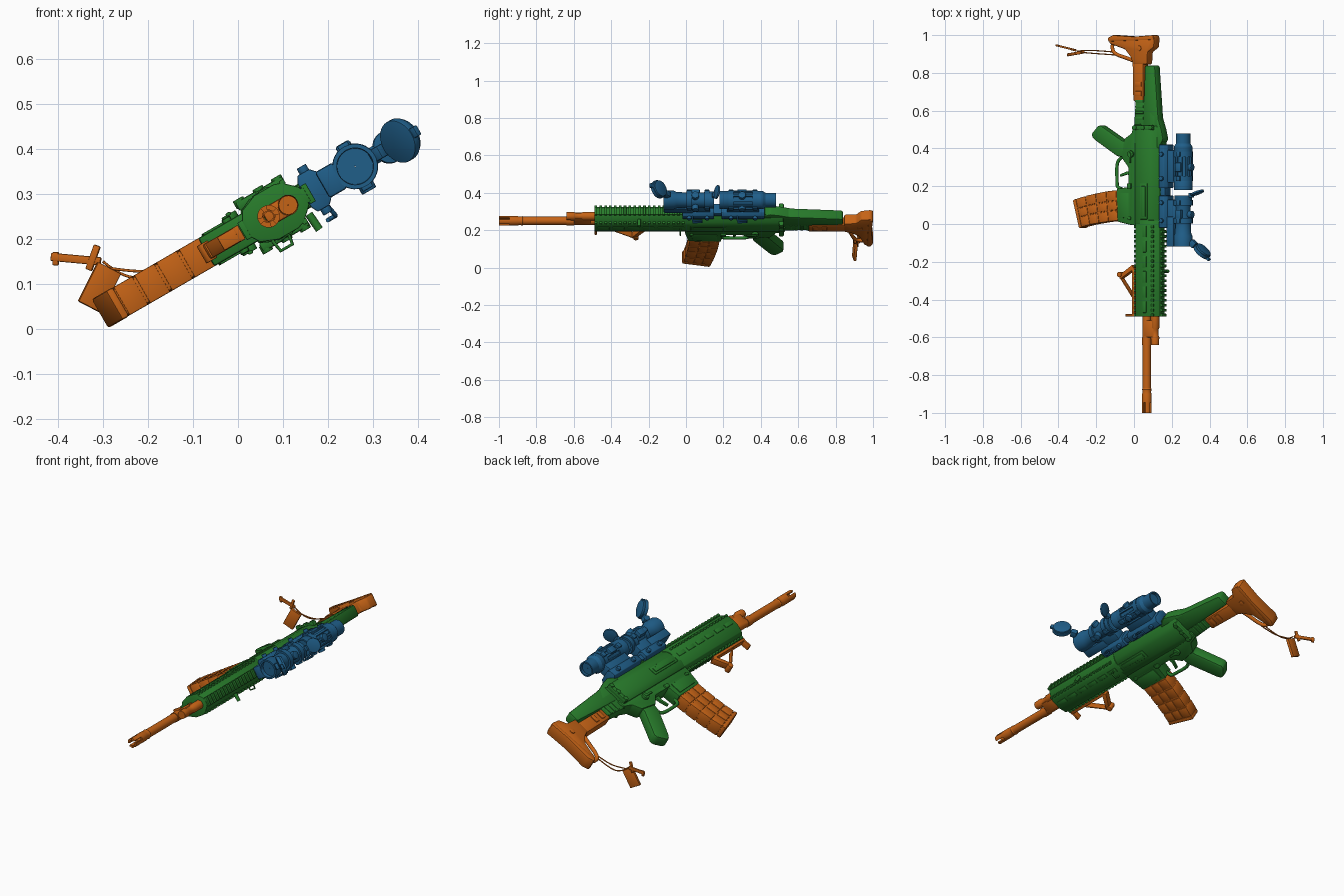
import bpy, bmesh, math
from mathutils import Matrix, Vector

if "Cube" in bpy.data.objects:
    bpy.data.objects.remove(bpy.data.objects["Cube"])

# Built upright as (side, length, height) around the barrel axis, then rolled 60 degrees about y
ROLL = Matrix.Translation((0.068, 0, 0.25)) @ Matrix.Rotation(math.radians(60), 4, 'Y')


def material(name, rgb):
    m = bpy.data.materials.new(name)
    m.diffuse_color = (*rgb, 1)
    m.use_nodes = True
    m.node_tree.nodes["Principled BSDF"].inputs["Base Color"].default_value = m.diffuse_color
    return m


GREEN = material("green", (0.021, 0.20, 0.024))
ORANGE = material("orange", (0.56, 0.125, 0.008))
BLUE = material("blue", (0.014, 0.112, 0.25))


def finish(bm, name, mat, bevel=0.0, m=ROLL):
    bmesh.ops.recalc_face_normals(bm, faces=bm.faces)
    if bevel:
        sharp = [e for e in bm.edges if len(e.link_faces) == 2 and e.calc_face_angle(0) > 0.5]
        bmesh.ops.bevel(bm, geom=sharp, offset=bevel, segments=2, profile=0.5,
                        affect='EDGES', clamp_overlap=True)
    me = bpy.data.meshes.new(name)
    bm.to_mesh(me)
    bm.free()
    me.transform(m)
    me.materials.append(mat)
    me.shade_smooth()
    me.set_sharp_from_angle(angle=math.radians(32))
    ob = bpy.data.objects.new(name, me)
    bpy.context.collection.objects.link(ob)
    return ob


def extrude(name, pts, vec, mat, bevel, m=ROLL):
    bm = bmesh.new()
    f = bm.faces.new([bm.verts.new(p) for p in pts])
    r = bmesh.ops.extrude_face_region(bm, geom=[f])
    bmesh.ops.translate(bm, vec=vec, verts=[v for v in r["geom"] if isinstance(v, bmesh.types.BMVert)])
    return finish(bm, name, mat, bevel, m)


def side(name, pts, w, mat, bevel=0.006, a=0):
    """Side profile of (length, height), half width w."""
    return extrude(name, [(a - w, y, h) for y, h in pts], (2 * w, 0, 0), mat, bevel)


def section(name, half, y0, y1, mat, bevel=0.003):
    """Mirrored cross-section of (side, height)."""
    pts = half + [(-a, h) for a, h in reversed(half)]
    return extrude(name, [(a, y0, h) for a, h in pts], (0, y1 - y0, 0), mat, bevel)


def box(name, c, s, mat, bevel=0.003, rot=0, axis='X', m=ROLL):
    bm = bmesh.new()
    t = Matrix.Translation(c) @ Matrix.Rotation(math.radians(rot), 4, axis) @ Matrix.Diagonal((*s, 1))
    bmesh.ops.create_cube(bm, size=1, matrix=t)
    return finish(bm, name, mat, bevel, m)


def cyl(name, c, r, d, mat, direction, seg=28):
    bm = bmesh.new()
    t = Matrix.Translation(c) @ Vector(direction).to_track_quat('Z', 'Y').to_matrix().to_4x4()
    bmesh.ops.create_cone(bm, cap_ends=True, segments=seg, radius1=r, radius2=r, depth=d, matrix=t)
    return finish(bm, name, mat, 0.002)


def lathe(name, pts, h, mat, seg=32, start=0, arc=360):
    """Spin (length, radius) points about a lengthwise axis at height h."""
    bm = bmesh.new()
    rot = Matrix.Rotation(math.radians(start), 3, 'Y')
    vs = [bm.verts.new(rot @ Vector((0, y, r)) + Vector((0, 0, h))) for y, r in pts]
    es = [bm.edges.new((vs[i], vs[i - 1])) for i in range(len(vs))]
    bmesh.ops.spin(bm, geom=vs + es, cent=(0, 0, h), axis=(0, 1, 0), angle=math.radians(arc), steps=seg)
    bmesh.ops.remove_doubles(bm, verts=bm.verts, dist=1e-5)
    if arc < 360:
        bmesh.ops.holes_fill(bm, edges=bm.edges)
    return finish(bm, name, mat)


def wire(name, pts, r, mat, m=ROLL, smooth=True):
    cu = bpy.data.curves.new(name, 'CURVE')
    cu.dimensions = '3D'
    cu.bevel_depth, cu.bevel_resolution, cu.use_fill_caps = r, 2, True
    sp = cu.splines.new('NURBS' if smooth else 'POLY')
    sp.points.add(len(pts) - 1)
    for p, q in zip(sp.points, pts):
        p.co = (*q, 1)
    if smooth:
        sp.use_endpoint_u, sp.order_u = True, 3
    cu.materials.append(mat)
    ob = bpy.data.objects.new(name, cu)
    ob.matrix_world = m
    bpy.context.collection.objects.link(ob)


# Barrel, muzzle device with four prongs, gas block
lathe("barrel", [(-.90, .010), (-.90, .022), (-.64, .022), (-.64, .025), (-.60, .025), (-.60, .022),
                 (-.45, .022), (-.45, .010)], 0, ORANGE)
lathe("muzzle_collar", [(-.945, .012), (-.945, .025), (-.90, .025), (-.89, .022), (-.875, .025),
                        (-.865, .020), (-.865, .012)], 0, ORANGE)
for i in range(4):
    lathe("muzzle_prong", [(-1, .014), (-1, .025), (-.94, .025), (-.94, .014)], 0, ORANGE, 8, i * 90 + 15, 60)
box("gas_block", (0, -.555, .022), (.044, .09, .062), ORANGE, .006)
lathe("gas_plug", [(-.64, .001), (-.64, .021), (-.60, .023), (-.59, .018), (-.56, .018), (-.55, .023),
                   (-.48, .023), (-.48, .001)], .05, ORANGE, 20)

# Handguard with rails
section("handguard", [(.022, .092), (.050, .062), (.056, .045), (.056, -.005), (.040, -.045), (.020, -.057)],
        -.49, .02, GREEN)
section("top_rail_base", [(.018, .098), (.018, .07)], -.49, .48, GREEN, .001)
for i in range(37):
    y = -.482 + i * .026
    box("top_rail_tooth", (0, y, .101), (.046, .014, .014), GREEN, .002)
    if i < 19:
        box("bottom_rail_tooth", (0, y, -.061), (.044, .014, .014), GREEN, .002)
        for s in (-1, 1):
            box("side_rail_tooth", (s * .050, y, .064), (.012, .014, .012), GREEN, .002)
for s in (-1, 1):
    for i in range(6):
        box("handguard_panel", (s * .056, -.44 + i * .08, .018), (.006, .06, .022), GREEN, .002)
wire("charging_handle", [(.04, -.25, .08), (.082, -.25, .083)], .009, GREEN, smooth=False)
wire("sling_loop", [(.05, -.03, .02), (.08, -.03, .015), (.08, -.03, -.015), (.05, -.03, -.02)], .004, GREEN, smooth=False)

# Receiver
section("upper_receiver", [(.020, .092), (.046, .062), (.054, .040), (.054, -.02), (.040, -.05)], 0, .52, GREEN, .004)
side("lower_receiver", [(-.01, -.02), (-.005, -.08), (.012, -.16), (.187, -.165), (.195, -.095), (.30, -.095),
                        (.35, -.135), (.45, -.12), (.48, -.075), (.53, -.06), (.53, -.02)], .036, GREEN)
side("rear_hump", [(.40, .09), (.45, .116), (.50, .105), (.56, .085), (.60, .03), (.40, .03)], .030, GREEN)
side("cheek_riser", [(.50, .095), (.58, .085), (.83, .066), (.84, .06), (.84, .003), (.50, -.01)], .030, GREEN, .010)
side("stock_hinge", [(.50, 0), (.66, 0), (.66, -.055), (.52, -.065)], .026, GREEN)
for i in range(4):
    box("hinge_rib", (0, .56 + i * .03, -.03), (.060, .014, .05), GREEN)
for s in (-1, 1):
    box("port_frame", (s * .053, .12, .012), (.008, .19, .045), GREEN)
    box("port_cover", (s * .057, .12, .012), (.008, .16, .025), GREEN)
    box("hinge_bar", (s * .052, .51, .01), (.022, .026, .12), GREEN, .005)
    for h in (-.04, .01, .057):
        cyl("hinge_knob", (s * .058, .51, h), .013, .02, GREEN, (1, 0, 0), 16)
    cyl("selector", (s * .041, .37, -.075), .018, .016, GREEN, (1, 0, 0), 20)
    box("selector_lever", (s * .049, .35, -.075), (.008, .055, .012), GREEN)
    cyl("takedown_pin", (s * .037, .03, -.085), .010, .014, GREEN, (1, 0, 0), 16)
    box("magazine_catch", (s * .038, .20, -.085), (.014, .03, .022), GREEN)
    side("magwell_panel", [(.03, -.09), (.035, -.145), (.165, -.15), (.165, -.09)], .004, GREEN, .002, s * .036)
side("grip", [(.345, -.10), (.36, -.17), (.445, -.305), (.46, -.322), (.48, -.322), (.52, -.285), (.522, -.265),
              (.44, -.13), (.44, -.09)], .030, GREEN, .013)
wire("trigger_guard", [(0, .185, -.15), (0, .19, -.18), (0, .22, -.182), (0, .31, -.185), (0, .345, -.17),
                       (0, .36, -.14)], .009, GREEN)
side("trigger", [(.255, -.08), (.262, -.12), (.25, -.16), (.262, -.162), (.278, -.12), (.28, -.08)], .007, GREEN, .002)

# Curved magazine with raised grid
FRONT = [(.022, -.13), (.014, -.22), (.002, -.31), (-.016, -.392)]
REAR = [(.180, -.14), (.170, -.235), (.152, -.335), (.127, -.428)]
side("magazine", FRONT + REAR[::-1], .033, ORANGE, .005)
side("magazine_floor", [(-.018, -.378), (-.022, -.396), (.126, -.434), (.134, -.414)], .037, ORANGE, .006)


def mag(u, v):
    k = min(int(v * 3), 2)
    f = Vector(FRONT[k]).lerp(Vector(FRONT[k + 1]), v * 3 - k)
    return f.lerp(Vector(REAR[k]).lerp(Vector(REAR[k + 1]), v * 3 - k), u)


for i in range(4):
    for u0, u1 in ((-.01, .33), (.355, .645), (.67, 1.01)):
        v0, v1 = .10 + i * .215, .10 + i * .215 + .195
        side("magazine_panel", [mag(u0, v0), mag(u1, v0), mag(u1, v1), mag(u0, v1)], .036, ORANGE, .003)

# Stock
side("stock_tube", [(.65, -.005), (.90, -.005), (.90, -.075), (.65, -.070)], .028, ORANGE, .008)
for y in (.69, .74):
    box("stock_latch", (0, y, -.035), (.066, .026, .04), ORANGE)
side("butt_stock", [(.845, -.07), (.845, .018), (.91, .022), (.935, .060), (.985, .064), (1, .055), (.985, -.06),
                    (1, -.19), (.985, -.215), (.955, -.215), (.925, -.12), (.885, -.085)], .031, ORANGE, .009)
side("butt_pad", [(.975, .062), (1, .055), (.992, -.06), (1, -.19), (.985, -.222), (.965, -.218)], .034, ORANGE, .006)
wire("stock_lower_bar", [(0, .86, -.07), (0, .875, -.11), (0, .90, -.20), (0, .94, -.215), (0, .96, -.205)], .010, ORANGE)
cyl("stock_pin", (0, .93, -.03), .014, .07, ORANGE, (1, 0, 0), 20)

# Folded foregrip frame under the handguard
box("foregrip_rail", (0, -.36, -.076), (.036, .26, .014), ORANGE)
box("foregrip_stop", (0, -.483, -.098), (.034, .012, .050), ORANGE)
LEGS = [((-.215, -.08), (-.272, -.162)), ((-.262, -.166), (-.365, -.09))]
for (y0, h0), (y1, h1) in LEGS:
    side("foregrip_leg", [(y0, h0), (y1, h1), (y1 - .022, h1 + .006), (y0 - .024, h0 + .010)], .018, ORANGE, .004)
cyl("foregrip_pivot", (0, -.268, -.158), .014, .044, ORANGE, (1, 0, 0), 18)

# Sight mounts
SH = .222
for y0, y1 in ((-.02, .15), (.19, .42)):
    ym, d = (y0 + y1) / 2, y1 - y0
    section("mount_base", [(.030, .145), (.046, .130), (.046, .100), (.030, .092)], y0, y1, BLUE)
    box("mount_pillar", (0, ym, .165), (.060, d * .75, .06), BLUE, .005)
    for y in (y0 + d * .22, y1 - d * .22):
        lathe("mount_ring", [(y - .014, .03), (y - .014, .051), (y + .014, .051), (y + .014, .03)], SH, BLUE)
        for s in (-1, 1):
            box("ring_lug", (s * .05, y, SH), (.016, .026, .026), BLUE)
            cyl("clamp_bolt", (s * .05, y, .118), .012, .02, BLUE, (1, 0, 0), 12)
    wire("clamp_lever", [(.045, ym - .03, .125), (.073, ym - .03, .13), (.073, ym + .02, .13),
                         (.073, ym + .02, .11), (.073, ym - .03, .11)], .005, BLUE, smooth=False)
box("mount_bridge", (0, .17, .115), (.06, .08, .03), BLUE)
box("front_optic_shelf", (0, -.04, .160), (.066, .16, .045), BLUE, .006)

# Front sight and rear magnifier bodies
lathe("front_optic", [(-.10, .001), (-.10, .040), (-.12, .041), (-.12, .050), (-.065, .050), (-.05, .043), (.0, .041),
                      (.09, .040), (.11, .046), (.15, .046), (.15, .036), (.135, .036), (.135, .001)], SH, BLUE, 40)
lathe("magnifier", [(.195, .001), (.195, .040), (.18, .041), (.18, .049), (.23, .049), (.245, .043), (.36, .043),
                    (.38, .049), (.41, .049), (.425, .039), (.48, .039), (.48, .032), (.465, .032), (.465, .001)],
      SH, BLUE, 40)
for i in range(10):
    t = i * math.tau / 10
    c = Vector((math.sin(t), 0, math.cos(t)))
    box("magnifier_ridge", Vector((0, .305, SH)) + c * .046, (.012, .11, .010), BLUE, .002, i * 36, 'Y')
for y in (.05, .30):
    cyl("top_turret", (0, y, SH + .040), .020, .036, BLUE, (0, 0, 1))
    cyl("side_turret", (.046, y, SH), .018, .034, BLUE, (1, 0, 0))
    box("battery_housing", (-.042, y, SH), (.034, .05, .036), BLUE, .006)

# Flipped-open lens caps
box("front_cap_hinge", (0, -.105, .283), (.030, .035, .034), BLUE, .004, 40)
cyl("front_lens_cap", (0, -.147, .337), .050, .018, BLUE, (0, .7, .7), 36)
cyl("front_cap_rim", (0, -.139, .344), .045, .016, BLUE, (0, .7, .7), 36)
box("front_cap_tab", (0, -.184, .374), (.024, .022, .014), BLUE, .003, -45)
box("rear_cap_hinge", (0, .152, .272), (.026, .024, .022), BLUE)
cyl("rear_lens_cap", (0, .165, .308), .037, .010, BLUE, (0, 1, -.4), 36)

# Hanging charm in world coordinates
ID = Matrix.Identity(4)


def tag(name, x, y, z, size, tilt, yaw):
    t = Matrix.Translation((x, y, z)) @ Matrix.Rotation(math.radians(yaw), 4, 'Z')
    box(name, (0, 0, 0), size, ORANGE, .003, tilt, 'Y', t)


tag("charm_block", -.308, .903, .092, (.058, .016, .098), 27, 10)
tag("charm_bar", -.360, .933, .155, (.115, .010, .018), 5, -14)
tag("charm_arm", -.322, .922, .158, (.016, .010, .058), 20, -14)
tag("charm_foot", -.405, .945, .156, (.014, .010, .030), 0, -14)
wire("charm_cord_upper", [(-.285, .910, .135), (-.24, .905, .128), (-.17, .90, .127), (-.10, .895, .15)], .003, ORANGE, ID)
wire("charm_cord_lower", [(-.30, .915, .150), (-.26, .920, .115), (-.19, .918, .112), (-.10, .91, .15)], .003, ORANGE, ID)
